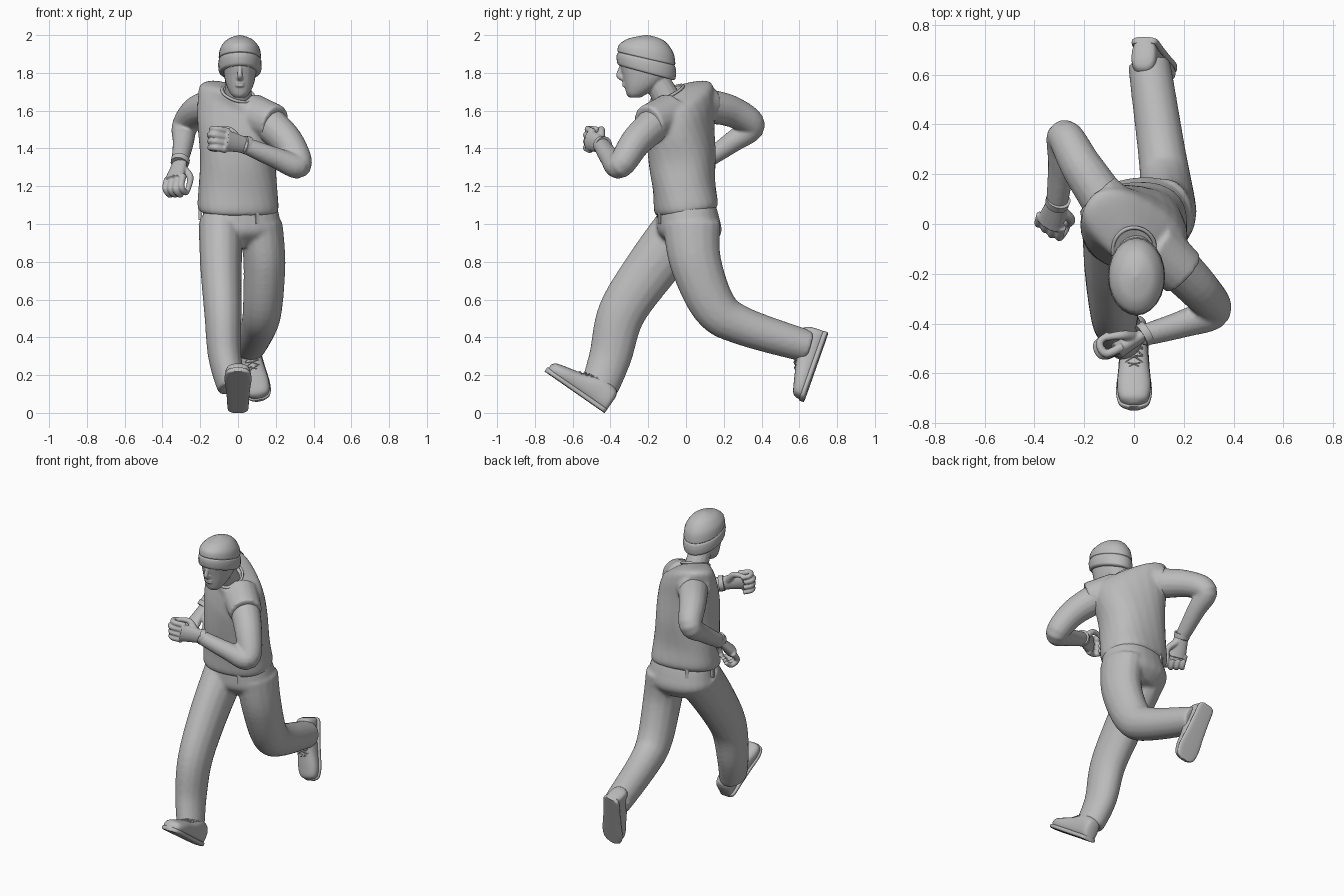
import bpy, bmesh, math
from mathutils import Vector, Matrix

if "Cube" in bpy.data.objects:
    bpy.data.objects.remove(bpy.data.objects["Cube"])

GREY = (.5, .5, .5, 1)
grey = bpy.data.materials.new("plain grey")
grey.use_nodes = True
grey.diffuse_color = GREY
grey.node_tree.nodes["Principled BSDF"].inputs["Base Color"].default_value = GREY


def mix(ends, t):
    return ends[0] + (ends[1] - ends[0]) * t


def smooth_rows(rows, steps=6):
    """Catmull-Rom interpolation through rows of numbers."""
    last = len(rows) - 1
    result = []
    for i in range(last):
        before, start, end, after = (rows[max(0, min(last, i + k))] for k in (-1, 0, 1, 2))
        for step in range(steps):
            t = step / steps
            row = []
            for p, q, r, s in zip(before, start, end, after):
                linear, square, cube = r - p, 2 * p - 5 * q + 4 * r - s, 3 * q - p - 3 * r + s
                row.append(q + (t * linear + t * t * square + t ** 3 * cube) / 2)
            result.append(row)
    return result + [list(rows[-1])]


def oval(width, depth, power=2, count=24):
    """Points of a superellipse, given its half width and half depth."""
    for i in range(count):
        angle = math.tau * i / count
        c, s = math.cos(angle), math.sin(angle)
        yield (math.copysign(width * abs(c) ** (2 / power), c),
               math.copysign(depth * abs(s) ** (2 / power), s))


def skin(bm, rings):
    """Join rings of points into a closed body."""
    loops = [[bm.verts.new(point) for point in ring] for ring in rings]
    count = len(loops[0])
    for low, high in zip(loops, loops[1:]):
        for i in range(count):
            j = (i + 1) % count
            bm.faces.new((low[i], low[j], high[j], high[i]))
    bm.faces.new(loops[0])
    bm.faces.new(loops[-1])


def stack(bm, rows, x=0, turn=(0, 0), lean=(0, 0), slope=(0, 0), power=2):
    """Level rings of height, y, half width, half depth; twist and tilt grow upward."""
    rows = smooth_rows(rows)
    bottom, top = rows[0][0], rows[-1][0]
    rings = []
    for z, y, width, depth in rows:
        t = (z - bottom) / (top - bottom)
        spin = Matrix.Rotation(math.radians(mix(turn, t)), 2)
        ring = [spin @ Vector(p) for p in oval(width, depth, power)]
        rings.append([(x + p.x, y + p.y, z + mix(lean, t * t) * p.x + mix(slope, t * t) * p.y)
                      for p in ring])
    skin(bm, rings)


def limb(bm, path, radii, side, squash=(1, 1), count=16):
    """Tapered tube along a smooth path, its width along side scaled by squash."""
    path = [Vector(p) for p in smooth_rows(path)]
    last = len(path) - 1
    rings = []
    for i, centre in enumerate(path):
        along = (path[min(i + 1, last)] - path[max(i - 1, 0)]).normalized()
        across = Vector(side)
        across = (across - along * across.dot(along)).normalized()
        over = along.cross(across)
        radius = mix(radii, i / last)
        rings.append([centre + across * p + over * q
                      for p, q in oval(radius * mix(squash, i / last), radius, count=count)])
    skin(bm, rings)


def ball(bm, centre, size):
    place = Matrix.Translation(centre) @ Matrix.Diagonal((*size, 1))
    bmesh.ops.create_uvsphere(bm, u_segments=16, v_segments=10, radius=1, matrix=place)


def finish(name, bm, fuse=0, relax=4):
    """Make the object; fuse is the grain at which overlapping bodies become one skin."""
    bmesh.ops.recalc_face_normals(bm, faces=bm.faces)
    mesh = bpy.data.meshes.new(name)
    bm.to_mesh(mesh)
    bm.free()
    mesh.materials.append(grey)
    part = bpy.data.objects.new(name, mesh)
    bpy.context.collection.objects.link(part)
    bpy.context.view_layer.objects.active = part
    part.select_set(True)
    bpy.ops.object.shade_smooth_by_angle(angle=math.radians(50))
    part.select_set(False)
    if fuse:
        remesh = part.modifiers.new("fuse", 'REMESH')
        remesh.mode, remesh.voxel_size, remesh.use_smooth_shade = 'VOXEL', fuse, True
        soften = part.modifiers.new("relax", 'SMOOTH')
        soften.factor, soften.iterations = .5, relax


def local_frame(origin, forward, second, mirrored=False):
    """Matrix whose axes are forward, second (squared up) and their normal."""
    f = Vector(forward).normalized()
    s = Vector(second)
    s = (s - f * s.dot(f)).normalized()
    normal = s.cross(f) if mirrored else f.cross(s)
    return Matrix.Translation(origin) @ Matrix((f, s, normal)).transposed().to_4x4()


X, Y, Z = Matrix.Identity(3)

# Sleeveless shirt, twisted from hips to shoulders, with shoulder caps
bm = bmesh.new()
stack(bm, [(1.06, 0, .2, .15), (1.09, 0, .215, .168), (1.2, -.01, .208, .165), (1.35, -.02, .2, .172),
           (1.5, -.03, .217, .162), (1.6, -.03, .222, .147), (1.66, -.04, .21, .125), (1.69, -.1, .09, .08)],
      turn=(8, -36), lean=(-.03, -.3), slope=(.13, .42), power=2.4)
limb(bm, [(.07, -.08, 1.58), (.2, -.2, 1.53)], (.115, .1), Z)
limb(bm, [(-.06, .03, 1.63), (-.15, .12, 1.63)], (.11, .1), Z)
finish("shirt", bm, .01, 8)

# Collar
bm = bmesh.new()
turns = [math.tau * k / 16 for k in range(17)]
limb(bm, [(.085 * math.cos(a), .085 * math.sin(a) - .1, 1.69 - .02 * math.cos(a) + .04 * math.sin(a))
          for a in turns], (.008, .008), Z, count=8)
finish("collar", bm)

# Trousers: pelvis, leading leg and trailing leg
bm = bmesh.new()
stack(bm, [(.88, .03, .13, .1), (.95, .02, .213, .165), (1.03, .01, .207, .163), (1.1, 0, .19, .15)],
      x=.015, turn=(8, 8), slope=(0, .1), power=2.3)
limb(bm, [(-.09, 0, 1), (-.09, -.18, .77), (-.08, -.34, .53), (-.07, -.4, .3), (-.03, -.46, .13)],
     (.155, .1), X, (.78, .78))
limb(bm, [(.12, .03, 1), (.14, .05, .8), (.13, .15, .56), (.11, .3, .46), (.06, .65, .35)],
     (.155, .085), X, (.75, 1))
finish("trousers", bm, .01, 12)

# Belt loops spaced around the waist
bm = bmesh.new()
for k in range(6):
    angle = math.tau * k / 6
    x, y = .2 * math.cos(angle), .155 * math.sin(angle)
    place = Matrix.Translation((x, y, 1.05 + .14 * y)) @ Matrix.Rotation(angle, 4, 'Z')
    bmesh.ops.create_cube(bm, size=1, matrix=place @ Matrix.Diagonal((.02, .02, .06, 1)))
finish("belt_loops", bm)

# Bent arms, each flattened along the normal of its own bend
arms = {
    "left_arm": [(.13, -.13, 1.56), (.26, -.26, 1.44), (.32, -.35, 1.31), (.2, -.4, 1.35), (.03, -.45, 1.42)],
    "right_arm": [(-.09, .05, 1.63), (-.21, .23, 1.6), (-.28, .35, 1.52), (-.29, .24, 1.43), (-.31, .08, 1.32)],
}
for name, path in arms.items():
    shoulder, _, elbow, _, wrist = map(Vector, path)
    bm = bmesh.new()
    limb(bm, path, (.098, .042), (elbow - shoulder).cross(wrist - elbow))
    finish(name, bm, .009)


def hand(name, wrist, forward, thumb, mirrored=False):
    """Loose fist with four curled fingers and a thumb, and a cuff at the wrist."""
    frame = local_frame(wrist, forward, thumb, mirrored)
    bm = bmesh.new()
    limb(bm, [(-.03, 0, 0), (.05, 0, 0), (.12, 0, 0)], (.04, .06), Y)
    bmesh.ops.scale(bm, vec=(1, 1, .6), verts=bm.verts)
    for k in range(4):
        spread = .05 - .033 * k
        tip = .18 - .008 * abs(k - 1)
        limb(bm, [(.1, spread, 0), (tip, spread, .01), (tip, spread, .06), (tip - .05, spread, .07)],
             (.019, .014), Y, count=10)
    limb(bm, [(.03, .02, .01), (.08, .065, .04), (.15, .05, .07)], (.024, .013), Z, count=10)
    bm.transform(frame)
    finish(name + "_hand", bm, .005, 3)
    bm = bmesh.new()
    limb(bm, [(-.03, 0, 0), (0, 0, 0)], (.05, .048), Y)
    bm.transform(frame)
    finish(name + "_cuff", bm)


hand("left", arms["left_arm"][-1], (-.85, -.5, .2), (.1, .1, 1))
hand("right", arms["right_arm"][-1], (-.2, -.6, -.65), (.9, -.4, .3), mirrored=True)


def foot(name, heel, forward, side):
    """Laced shoe from heel to toe: distance, half width, height."""
    frame = local_frame(heel, forward, side)
    profile = smooth_rows([(0, .03, .1), (.02, .05, .135), (.1, .054, .15), (.2, .06, .11),
                           (.3, .068, .085), (.36, .055, .068), (.38, .02, .045)])
    upper, sole, laces = bmesh.new(), bmesh.new(), bmesh.new()
    skin(upper, [[(d, p, top / 2 + q) for p, q in oval(w, top / 2, 2.5)] for d, w, top in profile])
    skin(sole, [[(d * 1.02, p, .012 + q) for p, q in oval(w + .004, .014, 4)] for d, w, _ in profile])
    for k in range(4):
        d, top = .14 + .027 * k, .14 - .012 * k
        for way in (-1, 1):
            limb(laces, [(d, -.035 * way, top - .01), (d + .01, 0, top), (d + .025, .035 * way, top - .02)],
                 (.004, .004), X, count=6)
    for part, bm in (("shoe", upper), ("sole", sole), ("laces", laces)):
        bm.transform(frame)
        finish(name + "_" + part, bm)


foot("right", (0, -.43, 0), (0, -.82, .57), X)
foot("left", (.04, .75, .42), (.2, -.33, -.93), (1, 0, .2))

# Head: skull, neck, nose, and mirrored brows and eyes, lips and chin
bm = bmesh.new()
stack(bm, [(1.67, -.27, .03, .03), (1.69, -.26, .05, .055), (1.73, -.235, .07, .09), (1.78, -.215, .083, .12),
           (1.84, -.21, .09, .138), (1.9, -.21, .09, .138), (1.95, -.21, .07, .1)], x=.01, power=2.2)
limb(bm, [(0, -.09, 1.64), (0, -.17, 1.79)], (.075, .066), X)
limb(bm, [(.01, -.34, 1.84), (.01, -.35, 1.81), (.01, -.355, 1.785), (.01, -.33, 1.77)], (.01, .017), X, count=10)
for way in (-1, 1):
    ball(bm, (.01 + .035 * way, -.323, 1.84), (.026, .017, .009))
    ball(bm, (.01 + .035 * way, -.315, 1.82), (.015, .014, .009))
for z in (1.732, 1.746):
    ball(bm, (.01, -.325, z), (.024, .013, .007))
ball(bm, (.01, -.29, 1.69), (.025, .025, .02))
finish("head", bm, .0055, 2)

# Knitted cap: turned-up band, groove and crown
bm = bmesh.new()
outline = [(1.8, .105), (1.81, .112), (1.84, .115), (1.865, .113), (1.875, .108), (1.885, .112),
           (1.93, .104), (1.97, .076), (1.99, .04), (2, .004)]
stack(bm, [(z, -.21, width, width * 1.37) for z, width in outline], x=.01, slope=(-.27, 0))
finish("cap", bm)
